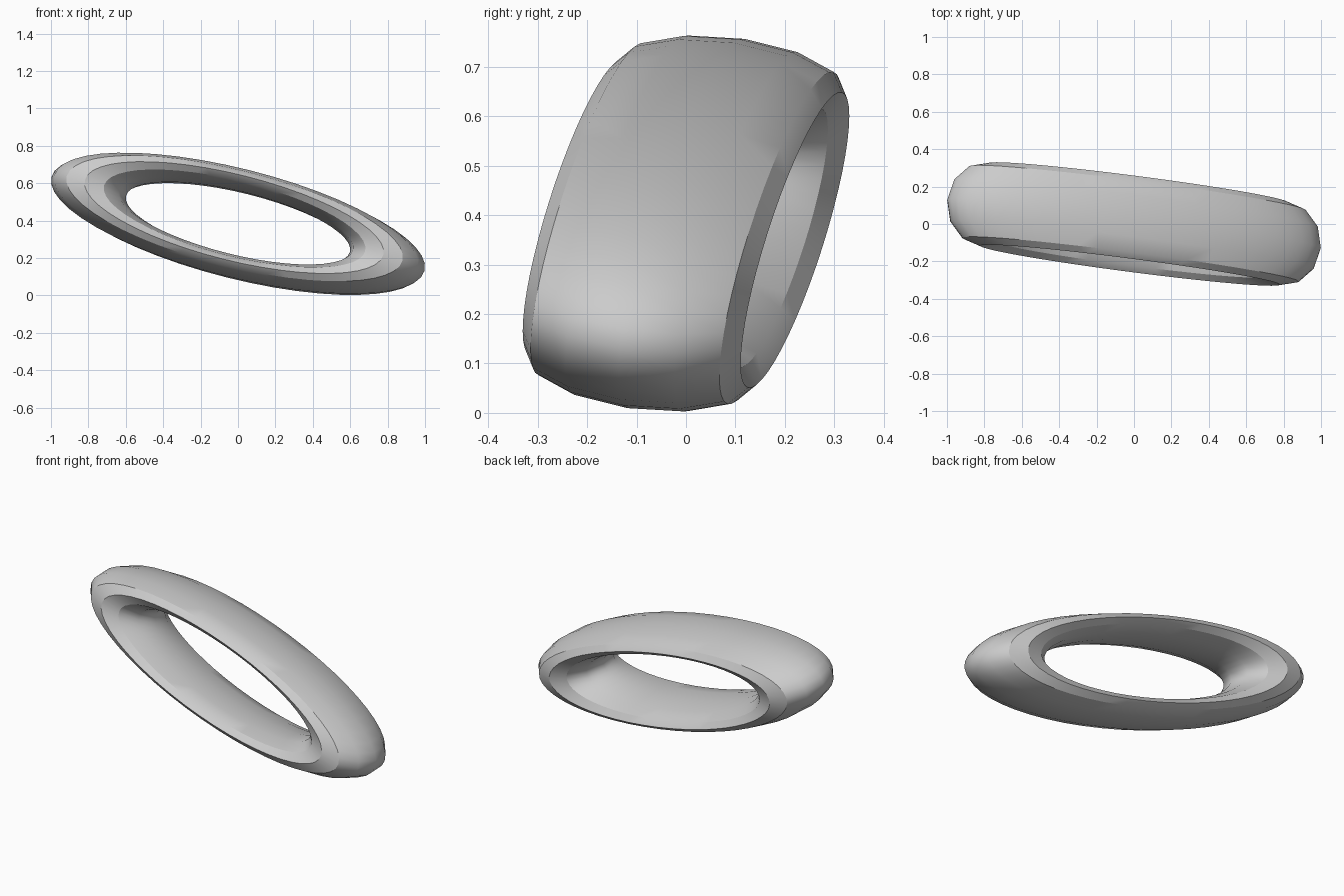
import bpy
from mathutils import Matrix, Vector

cube = bpy.data.objects.get("Cube")
if cube:
    bpy.data.objects.remove(cube, do_unlink=True)

# Plain grey material
grey = bpy.data.materials.new("plain_grey")
grey.use_nodes = True
colour = (0.6, 0.6, 0.6, 1)
grey.diffuse_color = colour
grey.node_tree.nodes["Principled BSDF"].inputs["Base Color"].default_value = colour

# Ring with a coarse tube section
bpy.ops.mesh.primitive_torus_add(major_segments=48, minor_segments=12,
                                 major_radius=0.8, minor_radius=0.2)
ring = bpy.context.object
ring.name = ring.data.name = "oval_ring"
ring.data.materials.append(grey)

# Flatten the ring to an oval and tilt it: long axis, short axis, hole axis
long_axis = Vector((0.962, -0.128, -0.242)).normalized()
hole_axis = Vector((0.103, 0.985, -0.152))
short_axis = hole_axis.cross(long_axis).normalized()
hole_axis = long_axis.cross(short_axis)
tilt = Matrix((long_axis, short_axis, hole_axis)).transposed().to_4x4()
ring.data.transform(Matrix.Translation((0, 0, 0.383)) @ tilt
                    @ Matrix.Diagonal((1.037, 0.289, 1.12, 1)))
bpy.ops.object.shade_smooth_by_angle()
